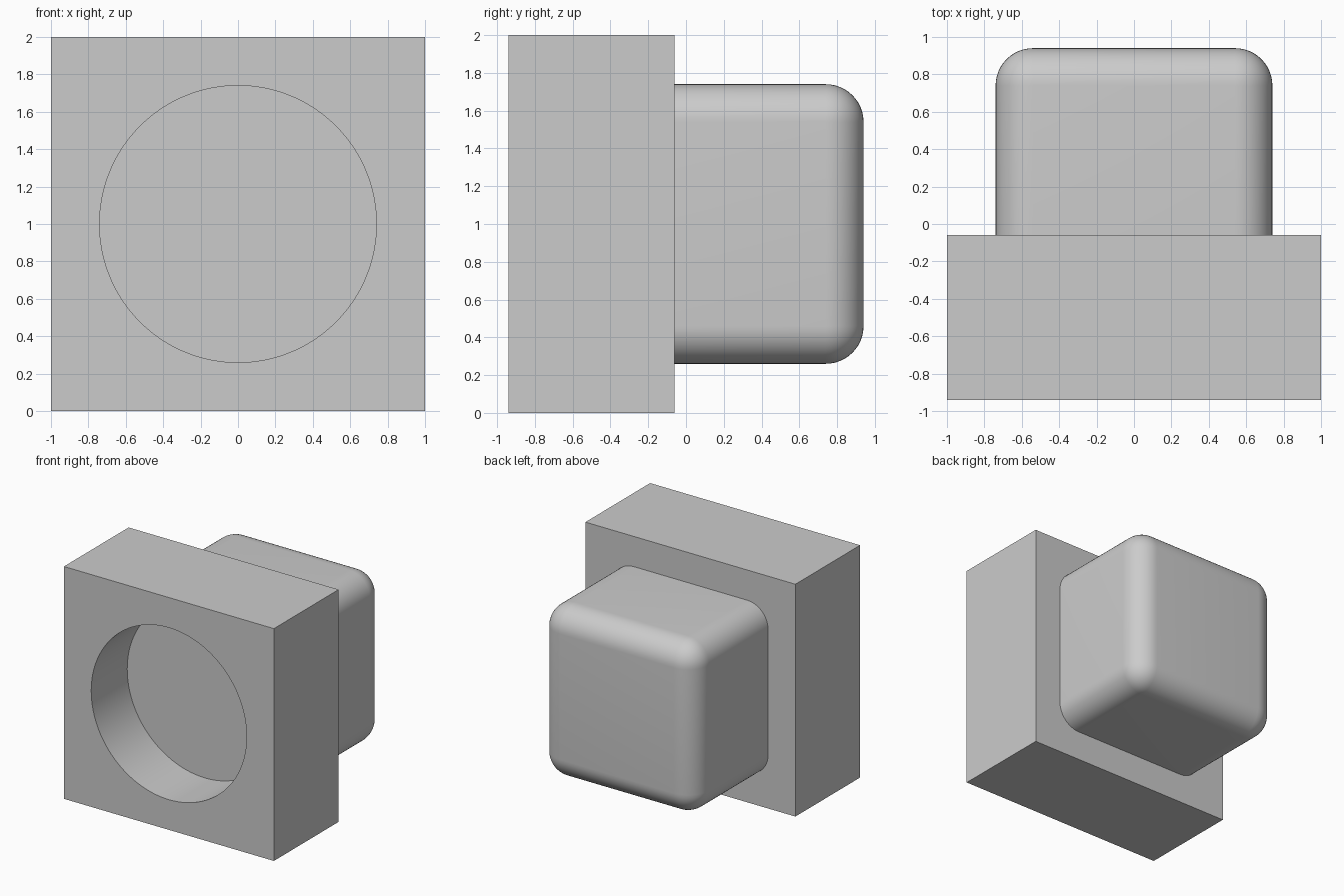
import bpy, bmesh
from mathutils import Matrix, Vector

cube = bpy.data.objects.get("Cube")
if cube:
    bpy.data.objects.remove(cube, do_unlink=True)

BACK, FRONT, SEAM = 0.94, -0.94, -0.06
RADIUS = 0.74
HOLE_DEPTH = 0.49

grey = bpy.data.materials.new("plain grey")
grey.use_nodes = True
colour = (0.6, 0.6, 0.6, 1)
grey.diffuse_color = colour
grey.node_tree.nodes["Principled BSDF"].inputs["Base Color"].default_value = colour


def make_object(name, bm):
    bmesh.ops.recalc_face_normals(bm, faces=bm.faces)
    mesh = bpy.data.meshes.new(name)
    bm.to_mesh(mesh)
    bm.free()
    mesh.materials.append(grey)
    obj = bpy.data.objects.new(name, mesh)
    bpy.context.collection.objects.link(obj)
    return obj


def box(half, y0, y1):
    bm = bmesh.new()
    size = Vector((2 * half, y1 - y0, 2 * half))
    place = Matrix.Translation((0, (y0 + y1) / 2, 1)) @ Matrix.Diagonal(size).to_4x4()
    bmesh.ops.create_cube(bm, size=1, matrix=place)
    return bm


def smooth(obj, angle):
    bpy.ops.object.select_all(action="DESELECT")
    obj.select_set(True)
    bpy.context.view_layer.objects.active = obj
    bpy.ops.object.shade_smooth_by_angle(angle=angle)


# Square block with a blind round hole in its front
block = make_object("square_block", box(1, FRONT, SEAM))
bm = bmesh.new()
place = Matrix.Translation((0, FRONT, 1)) @ Matrix.Rotation(1.5707963, 4, "X")
bmesh.ops.create_cone(bm, cap_ends=True, segments=128, radius1=RADIUS,
                      radius2=RADIUS, depth=2 * HOLE_DEPTH, matrix=place)
cutter = make_object("hole_cutter", bm)
cutter.hide_render = True
cut = block.modifiers.new("round_hole", "BOOLEAN")
cut.operation = "DIFFERENCE"
cut.solver = "EXACT"
cut.object = cutter
bpy.context.view_layer.objects.active = block
bpy.ops.object.modifier_apply(modifier=cut.name)
bpy.data.objects.remove(cutter, do_unlink=True)
smooth(block, 0.5)

# Rounded body behind the block, square where it meets the block
bm = box(RADIUS, SEAM, BACK)
rounded = [e for e in bm.edges if any(v.co.y > 0 for v in e.verts)]
bmesh.ops.bevel(bm, geom=rounded, offset=0.2, segments=12, profile=0.5, affect="EDGES")
hidden = [f for f in bm.faces if f.calc_center_median().y < SEAM + 0.001]
bmesh.ops.delete(bm, geom=hidden, context="FACES_ONLY")
smooth(make_object("rounded_body", bm), 0.6)
